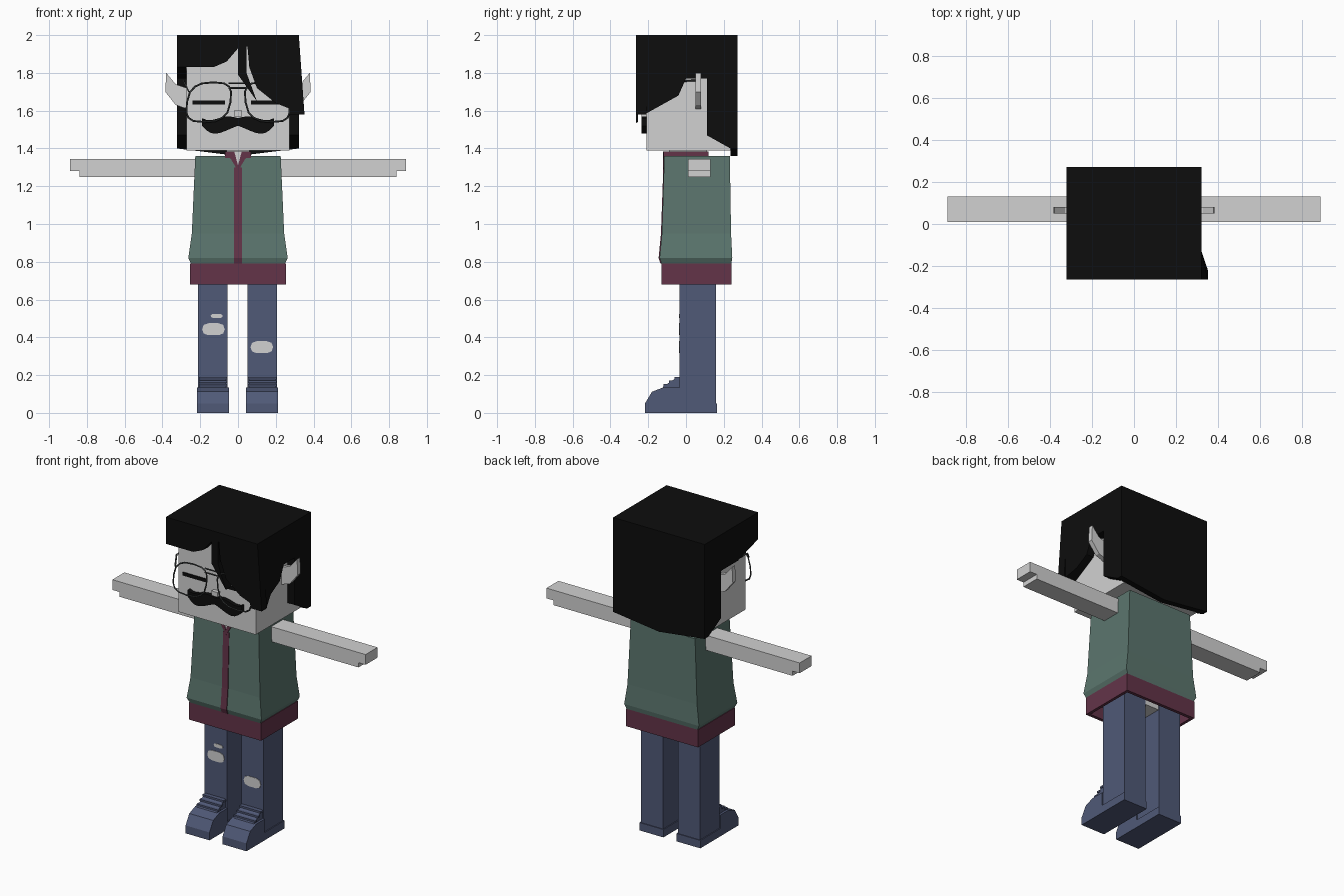
import bpy, bmesh
from math import cos, sin, pi, copysign

cube = bpy.data.objects.get("Cube")
if cube:
    bpy.data.objects.remove(cube, do_unlink=True)


def material(name, red, green, blue):
    colour = (red, green, blue, 1)
    mat = bpy.data.materials.new(name)
    mat.use_nodes = True
    mat.diffuse_color = colour
    mat.node_tree.nodes["Principled BSDF"].inputs["Base Color"].default_value = colour
    return mat


SKIN = material("pale_skin", 0.64, 0.64, 0.64)
BLACK = material("black_hair", 0.004, 0.004, 0.004)
GREEN = material("green_vest", 0.105, 0.18, 0.155)
MAROON = material("maroon_shirt", 0.125, 0.034, 0.066)
BLUE = material("blue_denim", 0.08, 0.1, 0.185)
WIRE = material("dark_wire", 0.05, 0.055, 0.055)

# Shared levels and planes
TOP, BROW, EAR_TOP, CHIN, SHOULDER = 2, 1.83, 1.77, 1.39, 1.36
HAIR_FRONT, FACE, HEAD_BACK, HAIR_BACK = -0.265, -0.21, 0.235, 0.272
HEAD_HALF, HAIR_HALF = 0.272, 0.322
SIDES = (("left", 1), ("right", -1))


def finish(name, bm, mat):
    bmesh.ops.recalc_face_normals(bm, faces=bm.faces)
    mesh = bpy.data.meshes.new(name)
    bm.to_mesh(mesh)
    bm.free()
    mesh.materials.append(mat)
    obj = bpy.data.objects.new(name, mesh)
    bpy.context.collection.objects.link(obj)
    return obj


def skin_loops(name, loops, mat):
    """Join matching loops of points into a closed solid."""
    bm = bmesh.new()
    rows = [[bm.verts.new(point) for point in loop] for loop in loops]
    for low, high in zip(rows, rows[1:]):
        for i in range(len(low)):
            bm.faces.new((low[i - 1], low[i], high[i], high[i - 1]))
    bm.faces.new(rows[0])
    bm.faces.new(rows[-1])
    return finish(name, bm, mat)


def side_prism(name, outline, start, end, mat):
    """Extrude a (y, z) outline across x."""
    return skin_loops(name, [[(x, y, z) for y, z in outline] for x in (start, end)], mat)


def front_prism(name, outline, start, end, mat, side=1):
    """Extrude an (x, z) outline along y; side -1 mirrors it."""
    return skin_loops(name, [[(side * x, y, z) for x, z in outline] for y in (start, end)], mat)


def loft(name, rings, mat, x=0):
    """Join rectangles given as (z, half width, front, back)."""
    return skin_loops(name, [[(x - half, front, z), (x + half, front, z), (x + half, back, z),
                              (x - half, back, z)] for z, half, front, back in rings], mat)


def box(name, half, front, back, low, high, mat, x=0):
    return loft(name, [(z, half, front, back) for z in (low, high)], mat, x)


def oval(x, z, width, height, count, power=1, lean=0):
    """Outline that is round at power 1 and squarer below it."""
    points = []
    for i in range(count):
        c, s = cos(2 * pi * i / count), sin(2 * pi * i / count)
        points.append((x + width * copysign(abs(c) ** power, c) - lean * s,
                       z + height * copysign(abs(s) ** power, s)))
    return points


# Head, neck and nose
box("head", HEAD_HALF, FACE, HEAD_BACK, CHIN, 1.95, SKIN)
box("neck", 0.06, -0.09, 0.11, 1.3, 1.4, SKIN)
box("nose", 0.022, HEAD_BACK - 0.47, FACE, 1.57, 1.6, SKIN)

# Hair: cap, back sheet and side panels
box("hair_top", HAIR_HALF, HAIR_FRONT, HAIR_BACK, 1.94, TOP, BLACK)
front_prism("hair_back", [(-HAIR_HALF, TOP), (-HAIR_HALF, 1.4), (0, SHOULDER), (HAIR_HALF, 1.4),
                          (HAIR_HALF, TOP)], HEAD_BACK, HAIR_BACK, BLACK)
behind_ear = [(0.11, EAR_TOP), (0.11, 1.47), (HEAD_BACK, 1.4), (HEAD_BACK, TOP)]
side_prism("hair_side_right", [(HAIR_FRONT, TOP), (HAIR_FRONT, BROW), (-0.06, EAR_TOP)] + behind_ear,
           -HAIR_HALF, -HEAD_HALF, BLACK)
LOCK_BACK = -0.13
side_prism("hair_side_left", [(LOCK_BACK, TOP), (LOCK_BACK, 1.63), (-0.04, 1.68), (0, EAR_TOP)]
           + behind_ear, HEAD_HALF, HAIR_HALF, BLACK)

# Long lock flaring out at its lower outside corner
lock = side_prism("hair_lock", [(HAIR_FRONT, TOP), (HAIR_FRONT, 1.58), (-0.22, 1.58),
                                (LOCK_BACK, 1.63), (LOCK_BACK, TOP)], HEAD_HALF, HAIR_HALF, BLACK)
for vert in lock.data.vertices:
    if vert.co.z < 1.6 and vert.co.x > 0.3:
        vert.co.x += 0.03

# Parted fringe
front_prism("fringe_right", [(-HAIR_HALF, TOP), (-HAIR_HALF, BROW), (-0.13, BROW), (-0.06, 1.86),
                             (0, 1.93), (0, 1.79), (0.1, 1.65), (0.045, 1.8), (0.045, TOP)],
            HAIR_FRONT, FACE, BLACK)
front_prism("fringe_left", [(0.045, TOP), (0.06, BROW), (0.1, 1.72), (0.2, 1.64), (0.35, 1.58),
                            (HAIR_HALF, TOP)], HAIR_FRONT, FACE, BLACK)

# Moustache half: a drooping band with an upturned tip
steps = [i / 8 for i in range(9)]
middle = [(0.19 * t, 1.54 - 0.025 * sin(pi * t * t), 0.02 + 0.02 * sin(pi * t)) for t in steps]
moustache = [(x, z - thick) for x, z, thick in middle]
moustache += [(x, z + thick) for x, z, thick in reversed(middle)]

# Ears, eyes, moustache and arms on both sides
ear = [(HEAD_HALF, 1.61), (0.33, 1.63), (0.385, 1.7), (0.38, 1.8), (0.33, 1.74), (HEAD_HALF, 1.72)]
WRIST, FINGERTIP, PALM, KNUCKLE, ARM_TOP = 0.84, 0.89, 1.25, 1.28, 1.345
arm = [(0.2, PALM), (WRIST, PALM), (WRIST, KNUCKLE), (FINGERTIP, KNUCKLE), (FINGERTIP, ARM_TOP),
       (0.2, ARM_TOP)]
for name, side in SIDES:
    front_prism("ear_" + name, ear, 0.05, 0.08, SKIN, side)
    box("closed_eye_" + name, 0.085, FACE - 0.006, FACE, 1.632, 1.653, BLACK, side * 0.155)
    front_prism("moustache_" + name, moustache, FACE - 0.025, FACE, BLACK, side)
    front_prism("arm_" + name, arm, 0.01, 0.13, SKIN, side)

# Wire glasses: lens rims, two bridges and the arms
glasses = bpy.data.curves.new("glasses", "CURVE")
glasses.dimensions = "3D"
glasses.bevel_depth = 0.005
glasses.bevel_resolution = 0
glasses.materials.append(WIRE)
bpy.context.collection.objects.link(bpy.data.objects.new("glasses", glasses))
RIM = HAIR_FRONT + 0.005


def add_wire(points, closed=False):
    spline = glasses.splines.new("POLY")
    spline.points.add(len(points) - 1)
    for target, point in zip(spline.points, points):
        target.co = (*point, 1)
    spline.use_cyclic_u = closed


for name, side in SIDES:
    lens = oval(0.155, 1.645, 0.115, 0.105, 16, 0.7, 0.025)
    add_wire([(side * x, RIM, z) for x, z in lens], True)
    hinge = side * 0.285
    add_wire([(side * 0.26, RIM, 1.7), (hinge, FACE, 1.75), (hinge, 0.06, 1.76)])
for height in (1.72, 1.745):
    add_wire([(-0.05, RIM, height), (0.05, RIM, height)])

# Flared vest with a zip strip following its front
vest = [(z, 0.226 + 0.037 * flare, -0.115 - 0.025 * flare, 0.232 + 0.013 * flare)
        for z, flare in ((SHOULDER, 0), (0.95, 0.5), (0.82, 1), (0.79, 0.6))]
loft("vest", vest, GREEN)
loft("zip_strip", [(min(z, 1.3), 0.021, front - 0.005, front + 0.02) for z, _, front, _ in vest], MAROON)

# Open collar around a bare throat
COLLAR_FRONT, COLLAR_TOP = -0.122, 1.385
front_prism("throat", [(0, 1.29), (0.025, COLLAR_TOP), (-0.025, COLLAR_TOP)], -0.119, -0.08, SKIN)
flap = [(0, 1.28), (0.035, 1.34), (0.07, COLLAR_TOP), (0.02, COLLAR_TOP), (0, 1.31)]
for name, side in SIDES:
    front_prism("collar_flap_" + name, flap, COLLAR_FRONT, -0.1, MAROON, side)
    box("collar_" + name, 0.02, -0.12, 0.12, 1.35, COLLAR_TOP, MAROON, side * 0.05)

# Hollow shirt hem with the hips inside
hem_inside, hem_outside = (0.235, -0.11, 0.22), (0.253, -0.13, 0.24)
loft("shirt_hem", [(0.76, *hem_inside), (0.68, *hem_inside), (0.68, *hem_outside),
                   (0.792, *hem_outside)], MAROON)
box("hips", 0.2, -0.03, 0.155, 0.7, 0.77, SKIN)

# Trouser legs and laced shoes
KNEE, HEEL, TOE, SOLE, INSTEP = -0.035, 0.165, -0.217, 0.05, 0.135
shoe = [(HEEL, 0), (TOE, 0), (TOE, SOLE), (-0.18, 0.112), (-0.12, INSTEP), (KNEE, INSTEP),
        (KNEE, SOLE), (HEEL, SOLE)]
tongue = [(-0.13, 0.12), (-0.12, 0.14), (-0.045, 0.19), (KNEE, 0.19), (KNEE, 0.12)]
for name, side in SIDES:
    middle_x = side * 0.13 - 0.0025
    box("leg_" + name, 0.078, KNEE, 0.16, 0.02, 0.75, BLUE, middle_x)
    side_prism("shoe_" + name, shoe, middle_x - 0.084, middle_x + 0.084, BLUE)
    side_prism("shoe_tongue_" + name, tongue, middle_x - 0.07, middle_x + 0.07, BLUE)
    for row in range(3):
        front, low = row * 0.028 - 0.118, row * 0.019 + 0.14
        box(f"lace_{name}_{row}", 0.075, front, front + 0.022, low, low + 0.012, BLUE, middle_x)

# Torn patches showing skin
for name, x, z, width, height in (("right_knee", -0.13, 0.443, 0.06, 0.033),
                                  ("right_thigh", -0.113, 0.513, 0.032, 0.012),
                                  ("left_knee", 0.126, 0.348, 0.06, 0.033)):
    front_prism("tear_" + name, oval(x, z, width, height, 10, 0.7), KNEE - 0.003, KNEE + 0.002, SKIN)
